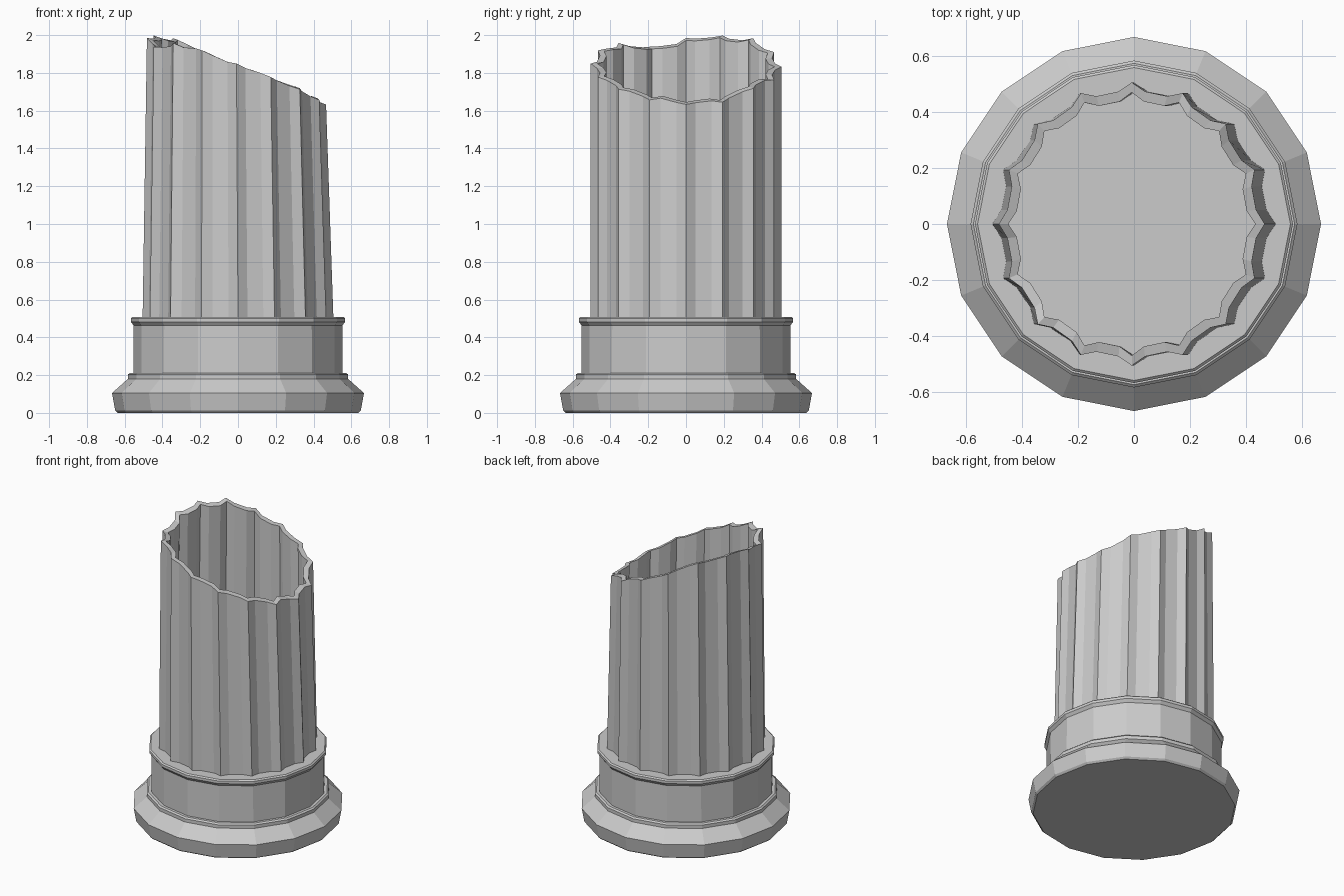
import bpy, math, random

if "Cube" in bpy.data.objects:
    bpy.data.objects.remove(bpy.data.objects["Cube"])

random.seed(4)
SIDES = 16
STEP = 2 * math.pi / SIDES


def make_object(name, verts, faces):
    mesh = bpy.data.meshes.new(name)
    mesh.from_pydata(verts, [], faces)
    mesh.update()
    obj = bpy.data.objects.new(name, mesh)
    bpy.context.collection.objects.link(obj)
    return obj


def bridge(a, b, n):
    """Quads joining ring a to ring b (start indices), n points each."""
    return [(a + i, a + (i + 1) % n, b + (i + 1) % n, b + i) for i in range(n)]


# Stepped 16-sided base, turned from a profile of (radius, height)
profile = [(0.638, 0), (0.65, 0.012), (0.667, 0.105), (0.583, 0.18),
           (0.583, 0.203), (0.573, 0.212), (0.554, 0.212), (0.552, 0.462),
           (0.567, 0.482), (0.567, 0.5), (0.558, 0.508)]
verts = [(r * math.cos(i * STEP), r * math.sin(i * STEP), z)
         for r, z in profile for i in range(SIDES)]
faces = []
for k in range(len(profile) - 1):
    faces += bridge(k * SIDES, (k + 1) * SIDES, SIDES)
faces.append(tuple(reversed(range(SIDES))))
last = (len(profile) - 1) * SIDES
faces.append(tuple(range(last, last + SIDES)))
make_object("base", verts, faces)

# Fluted hollow shaft with a slanted broken rim
RIDGE, FLUTE, WALL = 0.505, 0.475, 0.036
BREAK = [-0.03, -0.03, -0.005, -0.005, 0, 0, 0.02, 0.0,
         -0.03, -0.06, 0.0, 0.01, 0.005, 0, -0.005, -0.02]
columns = []                      # (angle, radius, rim offset)
for k in range(SIDES):
    nxt = BREAK[(k + 1) % SIDES]
    for f, r in ((0, RIDGE), (0.27, FLUTE), (0.73, FLUTE)):
        jag = BREAK[k] * (1 - f) + nxt * f + random.uniform(-0.008, 0.008)
        columns.append(((k + f) * STEP, r, jag))


def shaft_ring(inset, top):
    ring = []
    for a, r, jag in columns:
        x, y, z = (r - inset) * math.cos(a), (r - inset) * math.sin(a), 0.505
        if top:                   # the tilted rim narrows the shaft in x
            x = x * 0.939 - 0.008
            z = min(2.0, 1.835 - 0.36 * x + jag)
        ring.append((x, y, z))
    return ring


n = len(columns)
verts = (shaft_ring(0, False) + shaft_ring(0, True)
         + shaft_ring(WALL, True) + shaft_ring(WALL, False))
faces = bridge(0, n, n) + bridge(n, 2 * n, n) + bridge(2 * n, 3 * n, n)
make_object("fluted_shaft", verts, faces)
